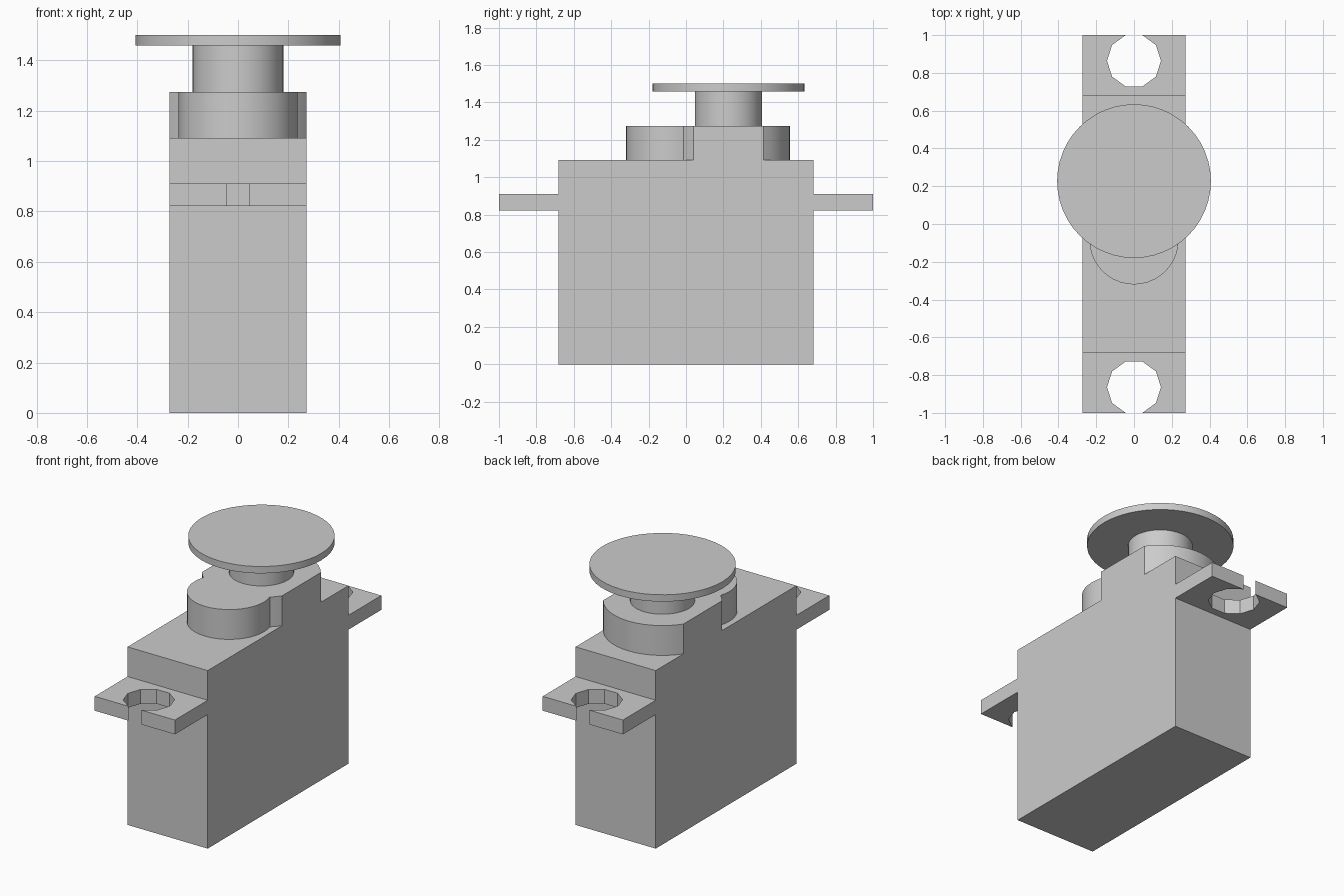
import bpy, bmesh
from math import sin, cos, pi, atan2, acos, radians, sqrt

cube = bpy.data.objects.get("Cube")
if cube:
    bpy.data.objects.remove(cube, do_unlink=True)

grey = bpy.data.materials.new("light grey plastic")
grey.use_nodes = True
colour = (0.6, 0.6, 0.6, 1)
grey.diffuse_color = colour
grey.node_tree.nodes["Principled BSDF"].inputs["Base Color"].default_value = colour


def prism(name, outline, z0, z1, smooth=False):
    """Extrude a closed xy outline from z0 up to z1."""
    bm = bmesh.new()
    face = bm.faces.new([bm.verts.new((x, y, z0)) for x, y in outline])
    new = bmesh.ops.extrude_face_region(bm, geom=[face])["geom"]
    for v in new:
        if isinstance(v, bmesh.types.BMVert):
            v.co.z = z1
    bmesh.ops.recalc_face_normals(bm, faces=bm.faces)
    mesh = bpy.data.meshes.new(name)
    bm.to_mesh(mesh)
    bm.free()
    mesh.materials.append(grey)
    obj = bpy.data.objects.new(name, mesh)
    bpy.context.collection.objects.link(obj)
    if smooth:
        bpy.ops.object.select_all(action="DESELECT")
        obj.select_set(True)
        bpy.context.view_layer.objects.active = obj
        bpy.ops.object.shade_smooth_by_angle(angle=radians(25))
    return obj


def arc(cy, r, a0, a1, n):
    """Points from angle a0 to a1 around (0, cy), both ends included."""
    return [(r * cos(a0 + (a1 - a0) * i / n), cy + r * sin(a0 + (a1 - a0) * i / n))
            for i in range(n + 1)]


W, D, TOP = 0.272, 0.682, 1.092     # case half width, half depth, height
SHAFT_Y, CAP_TOP = 0.227, 1.275

# Case
prism("case", [(-W, -D), (W, -D), (W, D), (-W, D)], 0, TOP)

# Mounting tabs, each with a ten-sided hole that opens through the outer edge
hole = arc(0.864, 0.143, radians(72), radians(-252), 9)
tab = [(-W, D - 0.02), (W, D - 0.02), (W, 1)] + hole + [(-W, 1)]
for name, side in (("back_tab", 1), ("front_tab", -1)):
    prism(name, [(x, side * y) for x, y in tab], 0.822, 0.91)

# Gear cover: wide round trimmed flush with the case, joined to a smaller lobe
R, r, lobe_y = 0.33, 0.236, -0.084
d = SHAFT_Y - lobe_y
drop = (d * d + R * R - r * r) / (2 * d)
meet = sqrt(R * R - drop * drop)             # half width where the rounds meet
big = atan2(-drop, meet)
small = atan2(SHAFT_Y - drop - lobe_y, meet)
trim = acos(W / R)
cover = (arc(SHAFT_Y, R, big, -trim, 2)
         + arc(SHAFT_Y, R, trim, pi - trim, 14)
         + arc(SHAFT_Y, R, pi + trim, pi - big, 2)
         + arc(lobe_y, r, pi - small, 2 * pi + small, 24)[1:-1])
prism("gear_cover", cover, TOP, CAP_TOP, True)

# Output shaft and horn disc
prism("output_shaft", arc(SHAFT_Y, 0.18, 0, 2 * pi, 40)[:-1], CAP_TOP, 1.46, True)
prism("horn_disc", arc(SHAFT_Y, 0.407, 0, 2 * pi, 48)[:-1], 1.458, 1.5, True)
